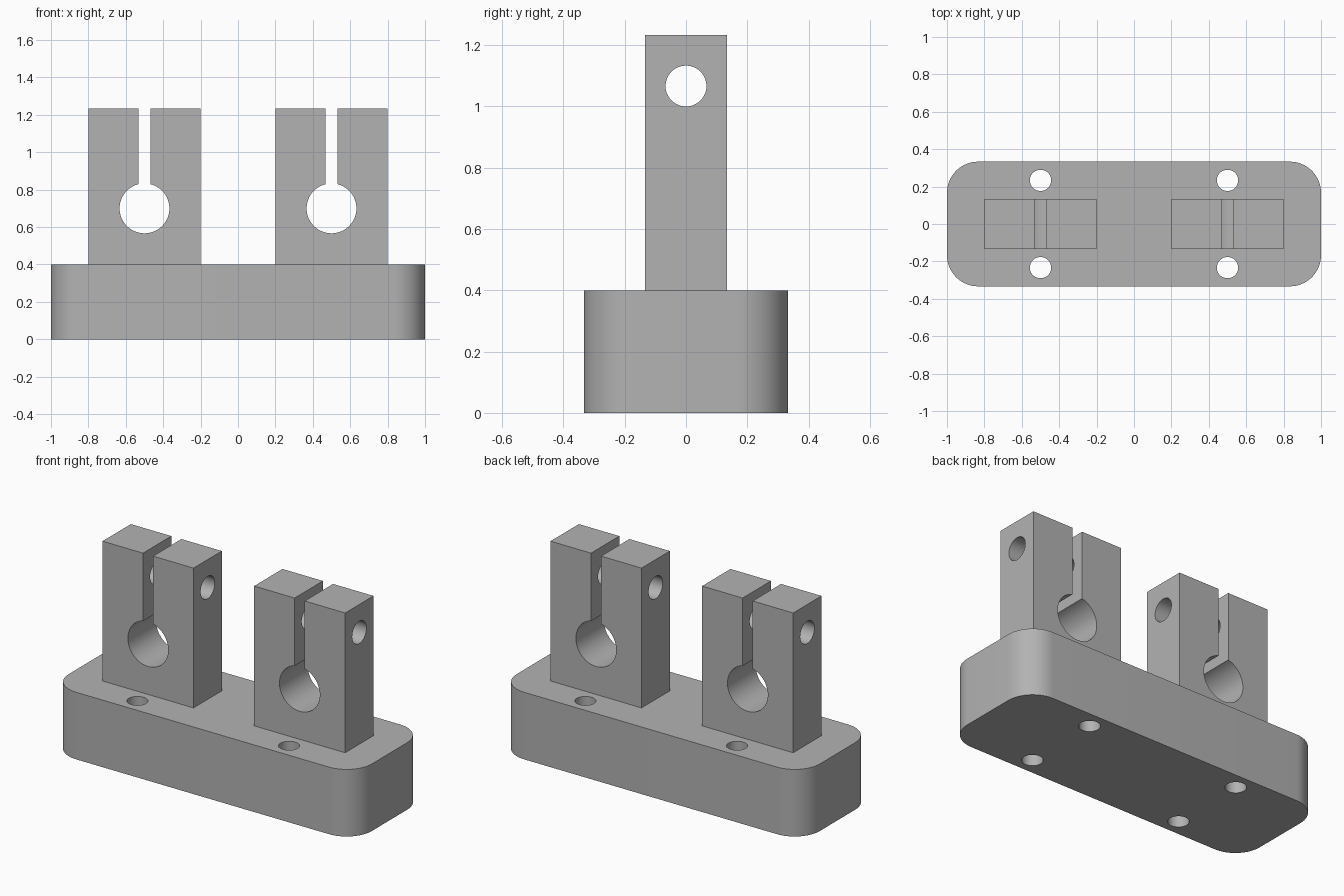
import bpy, bmesh
from math import pi, sin, cos, asin
from mathutils import Vector

cube = bpy.data.objects.get("Cube")
if cube:
    bpy.data.objects.remove(cube, do_unlink=True)

BASE_TOP, CLAMP_TOP = 0.4, 1.2333
CLAMP_X, CLAMP_HALF_W, CLAMP_HALF_D = 0.5, 0.3, 0.1333
BORE_Z, BORE_R, SLOT = 0.7, 0.1333, 0.0333

grey = bpy.data.materials.new("plain grey")
grey.use_nodes = True
grey.diffuse_color = (0.45, 0.45, 0.45, 1)
grey.node_tree.nodes["Principled BSDF"].inputs["Base Color"].default_value = grey.diffuse_color


def arc(cx, cy, r, start, end, steps):
    angles = [start + (end - start) * i / steps for i in range(steps + 1)]
    return [(cx + r * cos(a), cy + r * sin(a)) for a in angles]


def prism(name, outline, to_3d, direction):
    """Extrude a flat outline into a closed solid."""
    bm = bmesh.new()
    face = bm.faces.new([bm.verts.new(to_3d(u, v)) for u, v in outline])
    new = bmesh.ops.extrude_face_region(bm, geom=[face])["geom"]
    verts = [g for g in new if isinstance(g, bmesh.types.BMVert)]
    bmesh.ops.translate(bm, verts=verts, vec=Vector(direction))
    bmesh.ops.recalc_face_normals(bm, faces=bm.faces)
    mesh = bpy.data.meshes.new(name)
    bm.to_mesh(mesh)
    bm.free()
    mesh.materials.append(grey)
    obj = bpy.data.objects.new(name, mesh)
    bpy.context.collection.objects.link(obj)
    return obj


def select_only(obj):
    bpy.ops.object.select_all(action="DESELECT")
    obj.select_set(True)
    bpy.context.view_layer.objects.active = obj


def drill(obj, location, radius, depth, rotation=(0, 0, 0)):
    """Cut a round through hole, then discard the cutter."""
    bpy.ops.mesh.primitive_cylinder_add(vertices=48, radius=radius, depth=depth,
                                        location=location, rotation=rotation)
    cutter = bpy.context.object
    cutter.hide_render = True
    cutter.data.materials.append(grey)
    select_only(obj)
    mod = obj.modifiers.new("hole", "BOOLEAN")
    mod.operation, mod.solver, mod.object = "DIFFERENCE", "EXACT", cutter
    bpy.ops.object.modifier_apply(modifier=mod.name)
    bpy.data.objects.remove(cutter, do_unlink=True)


def smooth(obj):
    select_only(obj)
    bpy.ops.object.shade_smooth_by_angle(angle=pi / 6)


# Base plate with rounded corners and four mounting holes
corner, half_depth = 0.1667, 0.3333
outline = []
for i, (sx, sy) in enumerate([(1, 1), (-1, 1), (-1, -1), (1, -1)]):
    outline += arc(sx * (1 - corner), sy * (half_depth - corner), corner,
                   i * pi / 2, (i + 1) * pi / 2, 16)
base = prism("base_plate", outline, lambda u, v: (u, v, 0), (0, 0, BASE_TOP))
for sx in (-1, 1):
    for sy in (-1, 1):
        drill(base, (sx * CLAMP_X, sy * 0.2333, BASE_TOP / 2), 0.0567, 1)
smooth(base)

# Split clamps: keyhole profile, cross-drilled for a bolt
gap = asin(SLOT / BORE_R)
for name, x in (("right_clamp", -CLAMP_X), ("left_clamp", CLAMP_X)):
    w = CLAMP_HALF_W
    keyhole = arc(0, BORE_Z, BORE_R, pi / 2 + gap, 2.5 * pi - gap, 60)
    profile = ([(SLOT, CLAMP_TOP), (w, CLAMP_TOP), (w, BASE_TOP), (-w, BASE_TOP),
                (-w, CLAMP_TOP), (-SLOT, CLAMP_TOP)] + keyhole)
    clamp = prism(name, profile, lambda u, v: (x + u, -CLAMP_HALF_D, v),
                  (0, 2 * CLAMP_HALF_D, 0))
    drill(clamp, (x, 0, 1.0667), 0.0667, 0.8, (0, pi / 2, 0))
    smooth(clamp)
